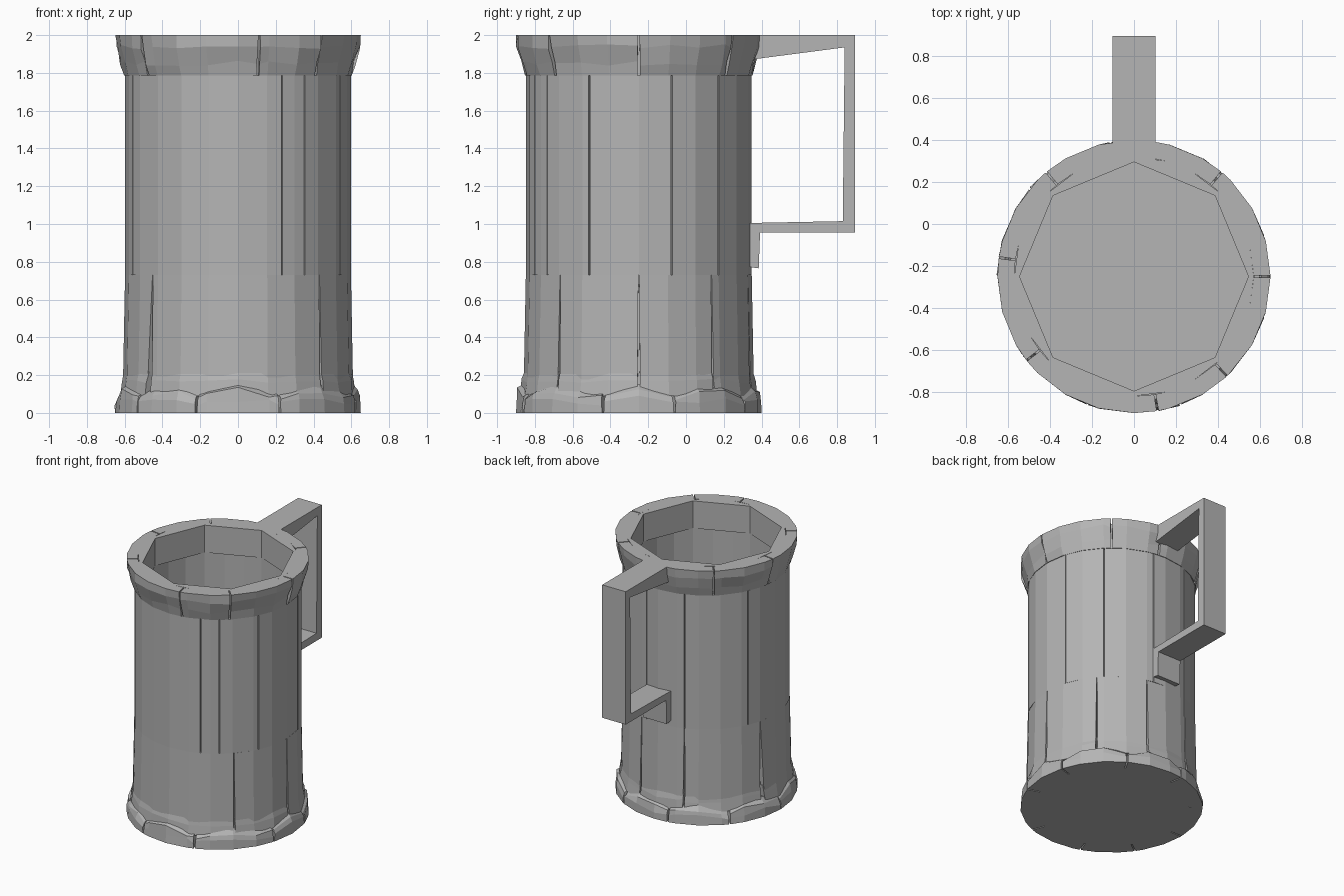
import bpy, bmesh, math, random
from mathutils import Vector

random.seed(4)
CY = -0.25          # mug axis sits forward of the handle
STEP = 15           # degrees per facet

cube = bpy.data.objects.get("Cube")
if cube:
    bpy.data.objects.remove(cube, do_unlink=True)

stone = bpy.data.materials.new("grey_stone")
stone.use_nodes = True
stone.diffuse_color = (0.46, 0.46, 0.46, 1)
stone.node_tree.nodes["Principled BSDF"].inputs["Base Color"].default_value = (0.46, 0.46, 0.46, 1)


def finish(name, bm):
    bmesh.ops.recalc_face_normals(bm, faces=bm.faces)
    me = bpy.data.meshes.new(name)
    bm.to_mesh(me)
    bm.free()
    me.materials.append(stone)
    ob = bpy.data.objects.new(name, me)
    bpy.context.collection.objects.link(ob)
    return ob


def octagon(r, a):
    """Radius at angle a of an octagon whose corners lie at r."""
    off = math.radians((a % 45) - 22.5)
    return r * math.cos(math.pi / 8) / math.cos(off)


def arc(bm, profile, a0, a1, gap=(0, 0), chip=0, peak=0, inner=None):
    """Sweep a closed (radius, height) profile between two angles.
    gap = half seam width at bottom and top, chip = random wear on the
    outside, peak = how far the middle of the stone rises."""
    full = a1 - a0 >= 360
    stops = [a0] + [a for a in range(0, 800, STEP) if a0 + 3 < a < a1 - 3] + [a1]
    zs = [z for r, z in profile]
    lo, hi = min(zs), max(zs)
    rows = []
    for a in stops:
        tri = 1 - abs(2 * (a - a0) / (a1 - a0) - 1)
        row = []
        for k, (r, z) in enumerate(profile):
            g = gap[0] + (gap[1] - gap[0]) * (z - lo) / (hi - lo)
            ang = a + (g if a == a0 else -g if a == a1 else 0)
            if inner and k in inner:
                r = octagon(r, a)
            elif lo < z < hi:
                r -= random.random() * chip
                z += random.uniform(-1, 1) * chip
            z = lo + (z - lo) * (1 + peak * tri)
            t = math.radians(ang)
            row.append(bm.verts.new((r * math.cos(t), CY + r * math.sin(t), z)))
        rows.append(row)
    n = len(profile)
    for p, q in zip(rows, rows[1:]):
        for k in range(n):
            bm.faces.new((p[k], q[k], q[(k + 1) % n], p[(k + 1) % n]))
    if full:
        bmesh.ops.remove_doubles(bm, verts=bm.verts, dist=1e-5)
    else:
        bm.faces.new(rows[0])
        bm.faces.new(rows[-1][::-1])


def ring(name, profile, seams=None, wide=None, gap=(0.3, 0.3), **kw):
    """A full ring, or a ring of stones split at the seam angles."""
    bm = bmesh.new()
    if not seams:
        arc(bm, profile, 0, 360, **kw)
    else:
        for a, b in zip(seams, seams[1:] + [seams[0] + 360]):
            g = wide if wide and b == 221 else gap
            arc(bm, profile, a, b, g, **kw)
    return finish(name, bm)


def disc(name, r, z0, z1):
    bm = bmesh.new()
    res = bmesh.ops.create_cone(bm, cap_ends=True, segments=24, radius1=r,
                                radius2=r, depth=z1 - z0)
    bmesh.ops.translate(bm, verts=res["verts"], vec=(0, CY, (z0 + z1) / 2))
    return finish(name, bm)


# Seam layouts
rim_seams = [0, 50, 84, 130, 172, 218, 280, 313]
upper_seams = [17, 45, 80, 110, 155, 201, 293, 306, 334]
lower_seams = [0, 40, 75, 110, 165, 221, 316]
foot_seams = [17, 60, 100, 140, 180, 215, 250, 290, 343]

# Floor and inner walls
disc("floor", 0.556, 0.0, 0.15)
ring("inner_wall", [(0.545, 0.1), (0.575, 0.1), (0.575, 1.8), (0.545, 1.8)])
ring("rim_core", [(0.545, 1.785), (0.57, 1.785), (0.57, 2.0), (0.545, 2.0)], inner=(0, 3))

# Rim stones
ring("rim_stones",
     [(0.57, 1.785), (0.602, 1.785), (0.625, 1.85), (0.652, 1.94), (0.65, 2.0), (0.57, 2.0)],
     rim_seams, gap=(0.7, 0.4), chip=0.014)

# Body slabs, upper straight and lower slightly flared
ring("upper_slabs", [(0.57, 0.73), (0.598, 0.73), (0.598, 1.785), (0.57, 1.785)], upper_seams)
ring("lower_slabs", [(0.57, 0.1), (0.61, 0.1), (0.598, 0.73), (0.57, 0.73)],
     lower_seams, wide=(3, 0.2), gap=(0.7, 0.2))

# Base stones in two courses
ring("base_course", [(0.57, 0.09), (0.624, 0.09), (0.622, 0.17), (0.604, 0.22), (0.57, 0.22)],
     lower_seams, wide=(3, 2), gap=(0.7, 0.5), chip=0.012)
ring("foot_stones", [(0.55, 0.0), (0.65, 0.0), (0.655, 0.05), (0.645, 0.08), (0.608, 0.105), (0.55, 0.105)],
     foot_seams, gap=(0.4, 0.8), chip=0.014, peak=0.45)

# Handle: one bracket-shaped side profile, extruded across x
side = [(0.30, 2.0), (0.895, 2.0), (0.895, 0.955), (0.392, 0.955), (0.385, 0.765),
        (0.32, 0.775), (0.32, 1.005), (0.83, 1.015), (0.84, 1.935), (0.38, 1.875), (0.30, 1.865)]
bm = bmesh.new()
face = bm.faces.new([bm.verts.new((-0.102, y, z)) for y, z in side])
ext = bmesh.ops.extrude_face_region(bm, geom=[face])
bmesh.ops.translate(bm, vec=Vector((0.204, 0, 0)),
                    verts=[v for v in ext["geom"] if isinstance(v, bmesh.types.BMVert)])
finish("handle", bm)
